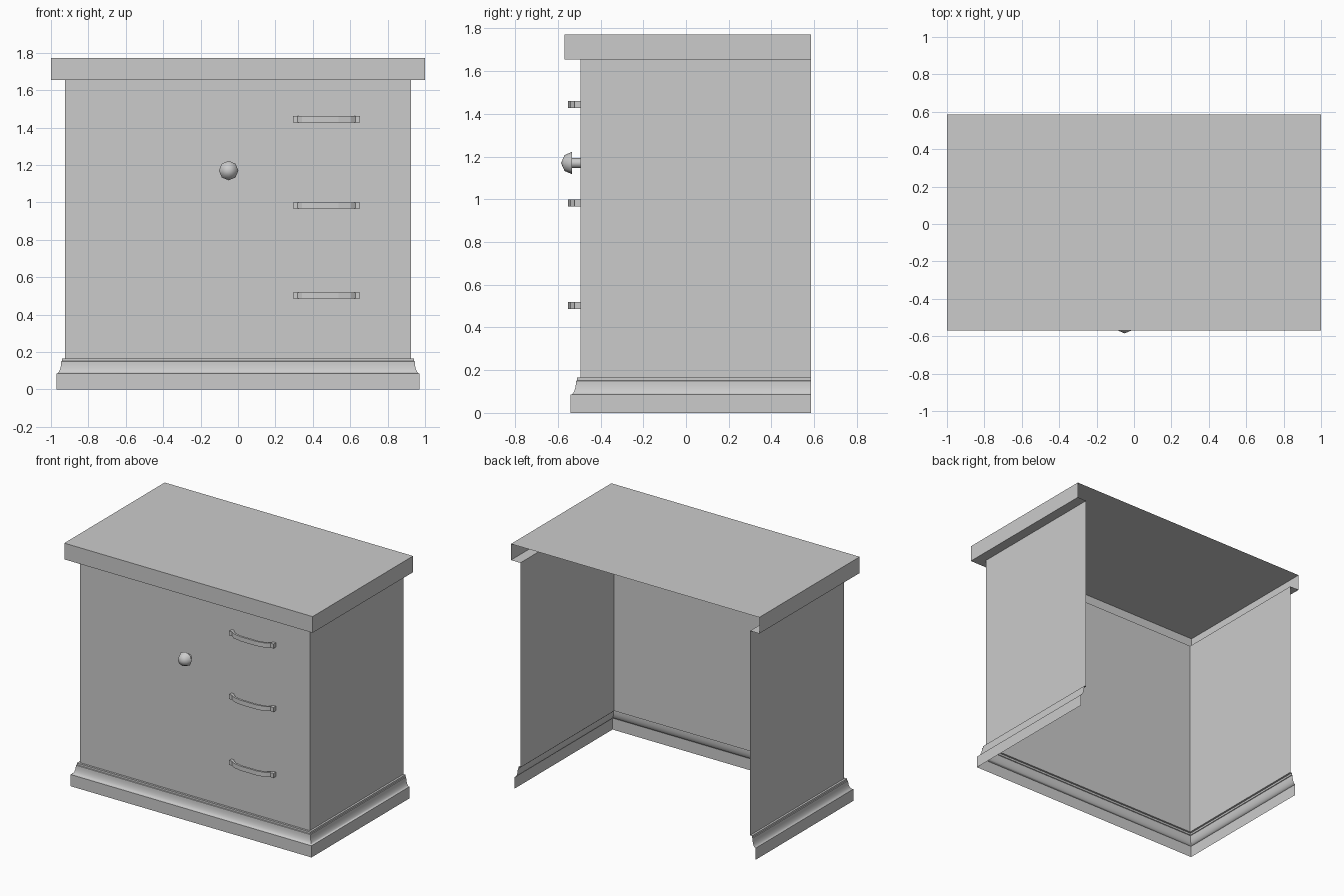
import bpy, math

if "Cube" in bpy.data.objects:
    bpy.data.objects.remove(bpy.data.objects["Cube"])

BACK = 0.585      # rear plane, open
FRONT = -0.495    # body front
HALF = 0.925      # body half width


def make(name, verts, faces, smooth=None):
    mesh = bpy.data.meshes.new(name)
    mesh.from_pydata(verts, [], faces)
    obj = bpy.data.objects.new(name, mesh)
    bpy.context.collection.objects.link(obj)
    bpy.ops.object.select_all(action='DESELECT')
    obj.select_set(True)
    bpy.context.view_layer.objects.active = obj
    if smooth:
        bpy.ops.object.shade_smooth_by_angle(angle=math.radians(smooth))
    return obj


def wrap(name, profile, cap=False, smooth=None):
    """Sweep an (offset, height) profile around left, front and right sides."""
    verts, faces = [], []
    for o, z in profile:
        x, y = HALF + o, FRONT - o
        verts += [(-x, BACK, z), (-x, y, z), (x, y, z), (x, BACK, z)]
    for i in range(len(profile) - 1):
        for j in range(3):
            a = i * 4 + j
            faces.append((a, a + 1, a + 5, a + 4))
    if cap:
        n = len(verts) - 4
        faces.append((n, n + 1, n + 2, n + 3))
    return make(name, verts, faces, smooth)


# Body panels, open at back and bottom
wrap("cabinet_body", [(0, 0.165), (0, 1.655)])

# Overhanging top: underside lip, edge band and top surface
wrap("table_top", [(0, 1.655), (0.075, 1.655), (0.075, 1.773)], cap=True)

# Plinth with concave moulding
cove = [(0.045 - 0.025 * math.sin(t), 0.15 - 0.065 * math.cos(t))
        for t in (i * math.pi / 12 for i in range(7))]
wrap("base_moulding", [(0.045, 0)] + cove + [(0.015, 0.152), (0.015, 0.166), (0, 0.166)],
     smooth=30)

# Bowed drawer pulls: half outline (distance from centre, depth), mirrored
OUTER = [(0.178, 0), (0.178, 0.027), (0.155, 0.027), (0.13, 0.045), (0.065, 0.058)]
INNER = [(0.065, 0.043), (0.126, 0.03), (0.152, 0.012), (0.158, 0)]


def handle(name, cx, cz, h=0.033):
    half = OUTER + INNER
    n = len(half)
    ring = [(cx + s * d, FRONT - p) for s in (-1, 1) for d, p in half]
    verts = [(x, y, cz + dz) for dz in (-h / 2, h / 2) for x, y in ring]
    # Left outline forward, then right outline back, strip between outer and inner
    order = list(range(5)) + list(range(n + 4, n - 1, -1)) \
        + list(range(2 * n - 1, n + 4, -1)) + list(range(5, n))
    m = 2 * n
    faces = [order[::-1], [v + m for v in order]]
    for i, a in enumerate(order):
        b = order[(i + 1) % m]
        faces.append((a, b, b + m, a + m))
    make(name, verts, faces)


for i, z in enumerate((1.445, 0.983, 0.503)):
    handle(f"drawer_handle_{i + 1}", 0.473, z)

# Door knob: eight-sided stem and domed head
SIDES = 8
knob_profile = [(0.024, -0.495), (0.024, -0.534), (0.052, -0.534), (0.037, -0.569)]
verts = [(-0.05 + r * math.cos(k * math.tau / SIDES), y,
          1.17 + r * math.sin(k * math.tau / SIDES))
         for r, y in knob_profile for k in range(SIDES)]
verts.append((-0.05, -0.585, 1.17))
faces = []
for k in range(SIDES):
    k2 = (k + 1) % SIDES
    for i in range(len(knob_profile) - 1):
        a = i * SIDES
        faces.append((a + k, a + k2, a + SIDES + k2, a + SIDES + k))
    last = (len(knob_profile) - 1) * SIDES
    faces.append((last + k, last + k2, len(verts) - 1))
make("door_knob", verts, faces, smooth=60)
